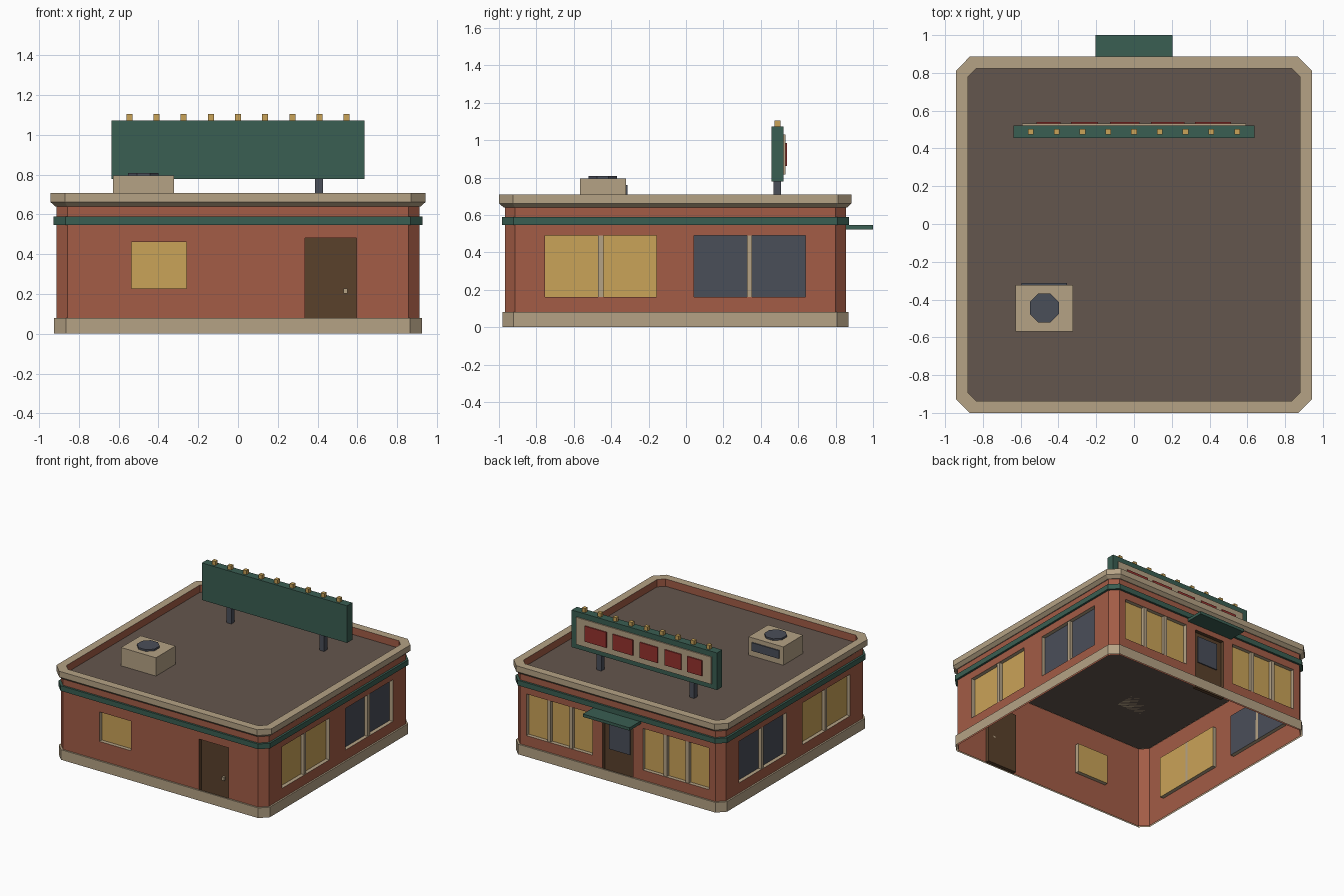
import bpy, bmesh, math
from mathutils import Matrix, Vector

if "Cube" in bpy.data.objects:
    bpy.data.objects.remove(bpy.data.objects["Cube"])

CY = -0.057          # building centre in y
H, CH = 0.912, 0.056  # wall half width and corner chamfer
DEPTH = 0.03         # window and door recess


def mat(name, hexcol):
    m = bpy.data.materials.new(name)
    c = [int(hexcol[i:i + 2], 16) / 255 for i in (0, 2, 4)]
    c = [v / 12.92 if v <= 0.04045 else ((v + 0.055) / 1.055) ** 2.4 for v in c]
    m.diffuse_color = (*c, 1)
    m.use_nodes = True
    m.node_tree.nodes["Principled BSDF"].inputs["Base Color"].default_value = m.diffuse_color
    return m


BRICK = mat("brick", "A35C46")
STONE = mat("beige_stone", "B5A285")
GREEN = mat("dark_green", "3A5E52")
LIT = mat("warm_glass", "CAA358")
GLASS = mat("dark_glass", "4A4E59")
WOOD = mat("door_brown", "5A412B")
ROOF = mat("roof_brown", "64564D")
RED = mat("sign_red", "96322E")


def finish(name, bm, mats):
    me = bpy.data.meshes.new(name)
    bm.to_mesh(me)
    bm.free()
    for m in mats:
        me.materials.append(m)
    ob = bpy.data.objects.new(name, me)
    bpy.context.collection.objects.link(ob)
    return ob


def box(name, x, y, z, m, rot=None):
    """Box from (min, max) pairs; rot places it on a wall side."""
    bm = bmesh.new()
    size = Vector((x[1] - x[0], y[1] - y[0], z[1] - z[0]))
    mid = Vector((sum(x) / 2, sum(y) / 2, sum(z) / 2))
    mtx = Matrix.Translation(mid) @ Matrix.Diagonal((*size, 1))
    bmesh.ops.create_cube(bm, size=1, matrix=(rot or Matrix()) @ mtx)
    return finish(name, bm, [m])


def side(k):
    """Local wall frame: 0 front, 1 right, 2 back, 3 left (outward is -y)."""
    return Matrix.Translation((0, CY, 0)) @ Matrix.Rotation(k * math.pi / 2, 4, 'Z')


def octagon(bm, h, c, z):
    f = h - c
    pts = [(-f, -h), (f, -h), (h, -f), (h, f), (f, h), (-f, h), (-h, f), (-h, -f)]
    return [bm.verts.new((px, py + CY, z)) for px, py in pts]


def ring(name, profile, mats, strip_mats=None):
    """Skin chamfered-square loops given as (half width, chamfer, z)."""
    bm = bmesh.new()
    loops = [octagon(bm, *p) for p in profile]
    for s, (a, b) in enumerate(zip(loops, loops[1:])):
        for i in range(8):
            j = (i + 1) % 8
            face = bm.faces.new((a[i], a[j], b[j], b[i]))
            face.material_index = strip_mats[s] if strip_mats else 0
    return finish(name, bm, mats)


# Openings per side: u0, u1, z0, z1, material index, pane count
# wall materials: 0 brick, 1 beige reveal, 2 lit glass, 3 dark glass, 4 door
openings = {
    0: [(-0.536, -0.258, 0.228, 0.462, 2, 1), (0.336, 0.596, 0, 0.48, 4, 1)],
    1: [(-0.697, -0.101, 0.16, 0.49, 2, 2), (0.099, 0.695, 0.16, 0.49, 3, 2)],
    2: [(-0.80, -0.22, 0.16, 0.49, 2, 3), (-0.133, 0.133, 0, 0.48, 4, 1),
        (0.22, 0.80, 0.16, 0.49, 2, 3)],
    3: [(-0.695, -0.099, 0.16, 0.49, 3, 2), (0.101, 0.697, 0.16, 0.49, 2, 2)],
}

# Walls: thin shell with recessed windows and doors
bm = bmesh.new()
F, TOP = H - CH, 0.65


def quad(frame, pts, m):
    face = bm.faces.new([bm.verts.new(frame @ Vector(p)) for p in pts])
    face.material_index = m


for k, ops in openings.items():
    fr = side(k)
    us = sorted({-F, F, *(v for o in ops for v in o[:2])})
    zs = sorted({0, TOP, *(v for o in ops for v in o[2:4])})
    for a, b in zip(us, us[1:]):
        for c, d in zip(zs, zs[1:]):
            if not any(o[0] <= a and b <= o[1] and o[2] <= c and d <= o[3] for o in ops):
                quad(fr, [(a, -H, c), (b, -H, c), (b, -H, d), (a, -H, d)], 0)
    for u0, u1, z0, z1, m, panes in ops:
        edge = [(u0, z0), (u1, z0), (u1, z1), (u0, z1)]
        D = -H + DEPTH
        quad(fr, [(u, D, z) for u, z in edge], m)
        for (ua, za), (ub, zb) in zip(edge, edge[1:] + edge[:1]):
            quad(fr, [(ua, -H, za), (ub, -H, zb), (ub, D, zb), (ua, D, za)],
                 4 if m == 4 else 1)
        for i in range(1, panes):
            u = u0 + (u1 - u0) * i / panes
            box("window_mullion", (u - 0.014, u + 0.014), (-H + 0.004, D), (z0, z1), STONE, fr)
    quad(fr, [(F, -H, 0), (H, -F, 0), (H, -F, TOP), (F, -H, TOP)], 0)
bmesh.ops.remove_doubles(bm, verts=bm.verts, dist=1e-5)
finish("walls", bm, [BRICK, STONE, LIT, GLASS, WOOD])

# Base course, green band and cornice
ring("base_course", [(0.925, 0.06, 0), (0.925, 0.06, 0.08), (H, CH, 0.08)], [STONE])
ring("green_band", [(H, CH, 0.547), (0.928, 0.062, 0.547), (0.928, 0.062, 0.588),
                    (H, CH, 0.588)], [GREEN])
ring("cornice", [(H, CH, 0.64), (0.918, 0.06, 0.64), (0.943, 0.074, 0.662),
                 (0.943, 0.074, 0.708), (0.88, 0.045, 0.708), (0.88, 0.045, 0.65)],
     [STONE, BRICK], [0, 0, 0, 0, 1])

# Flat roof
bm = bmesh.new()
bm.faces.new(octagon(bm, 0.911, CH, 0.65))
finish("roof", bm, [ROOF])

# Door details and canopy
box("service_door_knob", (0.53, 0.55), (-H + 0.008, -H + DEPTH), (0.202, 0.228), STONE, side(0))
box("entrance_door_glass", (-0.09, 0.09), (-H + DEPTH - 0.008, -H + DEPTH), (0.235, 0.45),
    GLASS, side(2))
box("entrance_canopy", (-0.205, 0.205), (0.85, 1.0), (0.523, 0.546), GREEN)

# Roof sign with posts, face, red panels and bulbs
box("sign_board", (-0.637, 0.637), (0.456, 0.522), (0.778, 1.072), GREEN)
for px in (-0.407, 0.407):
    box("sign_post", (px - 0.021, px + 0.021), (0.467, 0.509), (0.65, 0.778), GLASS)
box("sign_face", (-0.592, 0.592), (0.522, 0.531), (0.815, 1.03), STONE)
for x0, x1 in ((-0.515, -0.388), (-0.333, -0.19), (-0.127, 0.028), (0.09, 0.268), (0.322, 0.513)):
    box("sign_panel", (x0, x1), (0.531, 0.54), (0.862, 0.985), RED)
for i in range(9):
    bx = -0.546 + i * 0.1365
    box("sign_bulb", (bx - 0.015, bx + 0.015), (0.474, 0.504), (1.072, 1.104), LIT)

# Rooftop air unit with grille and octagonal fan
box("air_unit", (-0.628, -0.322), (-0.568, -0.322), (0.65, 0.795), STONE)
box("air_unit_grille", (-0.596, -0.354), (-0.322, -0.313), (0.695, 0.76), GLASS)
bm = bmesh.new()
bmesh.ops.create_cone(bm, cap_ends=True, segments=8, radius1=0.083, radius2=0.083, depth=0.014,
                      matrix=Matrix.Translation((-0.475, -0.445, 0.802))
                      @ Matrix.Rotation(math.pi / 8, 4, 'Z'))
finish("air_unit_fan", bm, [GLASS])
